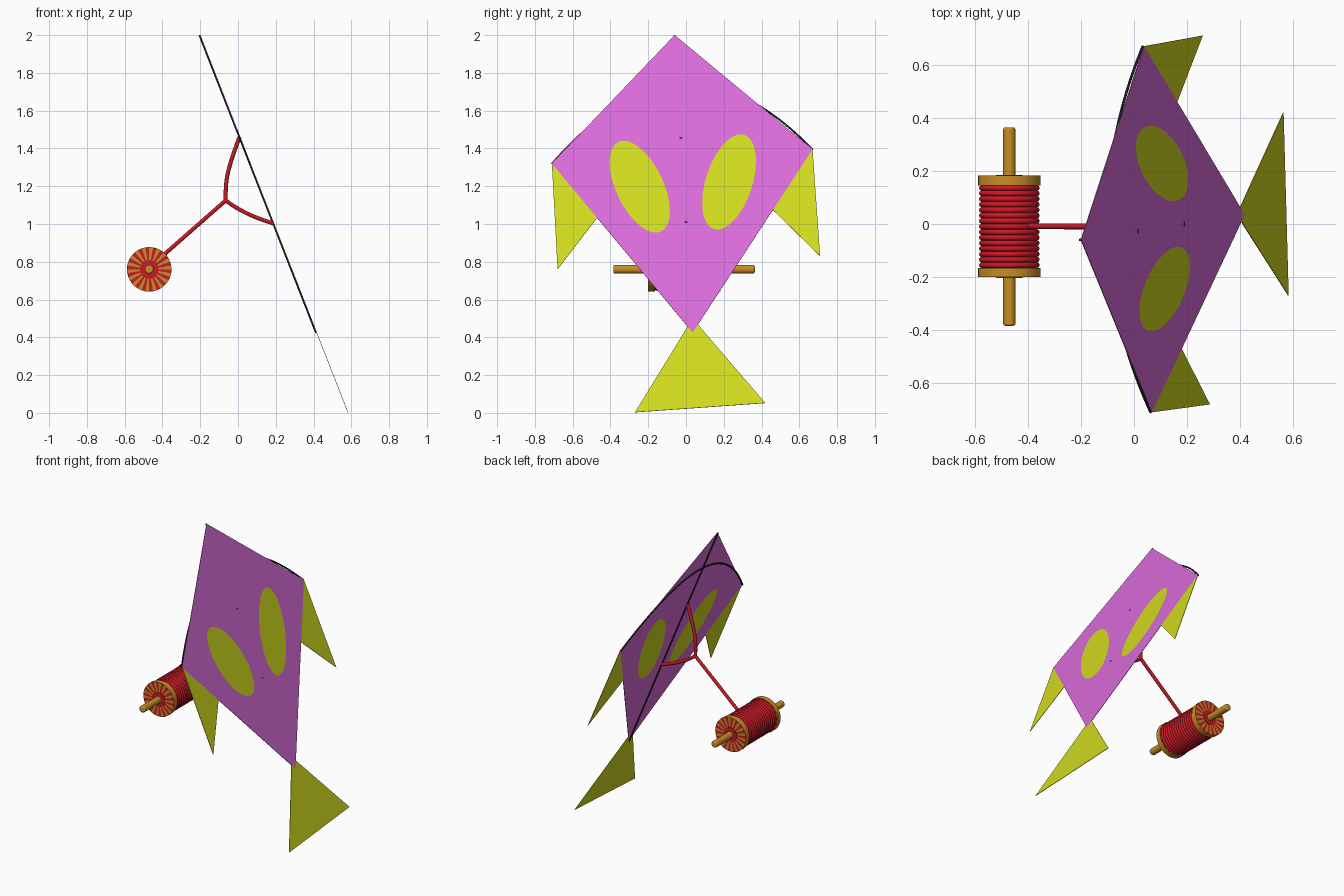
import bpy, bmesh, math
from mathutils import Matrix, Vector

if "Cube" in bpy.data.objects:
    bpy.data.objects.remove(bpy.data.objects["Cube"])


def material(name, rgb):
    m = bpy.data.materials.new(name)
    m.diffuse_color = (*rgb, 1)
    m.use_nodes = True
    m.node_tree.nodes["Principled BSDF"].inputs["Base Color"].default_value = m.diffuse_color
    return m


PINK = material("pink", (0.70, 0.15, 0.70))
YELLOW = material("yellow", (0.64, 0.70, 0.013))
RED = material("red", (0.60, 0.01, 0.02))
WOOD = material("wood", (0.58, 0.27, 0.02))
BLACK = material("black", (0.015, 0.01, 0.015))

# Tilted kite plane: local x = world y, local y = world z, local z = outward
SLOPE = 0.3915
N = Vector((1, 0, SLOPE)).normalized()
PLANE = Matrix(((0, -SLOPE, N.x, 0.583), (1, 0, 0, 0), (0, 1, N.z, 0), (0, 0, 0, 1)))


def curve_object(name, mat, outlines, radius=0, matrix=None, smooth_path=False):
    """Filled flat shape (radius 0) or round cord along a path."""
    cu = bpy.data.curves.new(name, 'CURVE')
    cu.dimensions = '3D' if radius else '2D'
    if radius:
        cu.bevel_depth, cu.bevel_resolution, cu.use_fill_caps = radius, 3, True
    else:
        cu.fill_mode, cu.extrude = 'BOTH', 0.0015
    for pts in outlines:
        sp = cu.splines.new('NURBS' if smooth_path else 'POLY')
        sp.points.add(len(pts) - 1)
        for p, co in zip(sp.points, pts):
            p.co = (*co, 1) if len(co) == 3 else (*co, 0, 1)
        sp.use_cyclic_u = not radius
        if smooth_path:
            sp.use_endpoint_u, sp.order_u, sp.resolution_u = True, 3, 8
        sp.use_smooth = bool(radius)
    cu.materials.append(mat)
    ob = bpy.data.objects.new(name, cu)
    bpy.context.collection.objects.link(ob)
    if matrix:
        ob.matrix_world = matrix
    return ob


def ellipse(cy, cz, wide, tall, lean, n=48):
    a = [2 * math.pi * i / n for i in range(n)]
    return [(cy + wide * math.cos(t) + lean * math.sin(t), cz + tall * math.sin(t)) for t in a]


# Sail with two eye openings, filled by yellow eye panels
top, left, right, bottom = (-0.06, 2.0), (-0.71, 1.32), (0.67, 1.395), (0.035, 0.425)
eyes = [ellipse(-0.245, 1.197, 0.135, 0.243, -0.085),
        ellipse(0.228, 1.222, 0.128, 0.252, 0.062)]
curves = [curve_object("sail", PINK, [[top, left, bottom, right]] + eyes, matrix=PLANE)]
for side, eye in zip(("left", "right"), eyes):
    curves.append(curve_object(f"{side}_eye_panel", YELLOW, [eye], matrix=PLANE))

# Triangular side streamers and tail
for name, tri in (("left_streamer", [left, (-0.68, 0.76), (-0.47, 1.033)]),
                  ("right_streamer", [right, (0.46, 1.075), (0.71, 0.83)]),
                  ("tail", [(0.035, 0.5), (-0.27, 0.003), (0.42, 0.052)])):
    curves.append(curve_object(name, YELLOW, [tri], matrix=PLANE))

# Spine and bowed cross spar on the inner face
D = -0.004
bow = []
for i in range(25):
    f = i / 24
    h = 0.38 * (1 - (2 * f - 1) ** 2)
    bow.append((left[0] + f * (right[0] - left[0]), left[1] + f * (right[1] - left[1]) + h, D))
curves.append(curve_object("spine", BLACK, [[(*top, D), (*bottom, D)]], 0.005, PLANE))
curves.append(curve_object("bow_spar", BLACK, [bow], 0.005, PLANE))

# Bridle and line to the reel
KNOT = (-0.065, -0.01, 1.125)
curves.append(curve_object("bridle", RED, [
    [(0.008, -0.027, 1.46), (-0.03, -0.022, 1.36), (-0.068, -0.015, 1.22), KNOT],
    [(0.188, 0.0, 1.003), (0.10, -0.003, 1.03), (-0.02, -0.008, 1.09), KNOT]],
    0.011, smooth_path=True))
curves.append(curve_object("line", RED, [[KNOT, (-0.395, -0.008, 0.835)]], 0.011))

bpy.ops.object.select_all(action='DESELECT')
for ob in curves:
    ob.select_set(True)
bpy.context.view_layer.objects.active = curves[0]
bpy.ops.object.convert(target='MESH')

# Reel, axis along y
CX, CZ = -0.47, 0.76
ALONG_Y = (math.pi / 2, 0, 0)


def reel_cylinder(name, mat, r, y0, y1, bevel=0):
    bpy.ops.mesh.primitive_cylinder_add(vertices=36, radius=r, depth=y1 - y0,
                                        location=(CX, (y0 + y1) / 2, CZ), rotation=ALONG_Y)
    ob = bpy.context.object
    ob.name = name
    ob.data.materials.append(mat)
    bpy.ops.object.shade_smooth_by_angle(angle=math.radians(35))
    if bevel:
        b = ob.modifiers.new("Bevel", 'BEVEL')
        b.width, b.segments = bevel, 3
    return ob


reel_cylinder("reel_handle", WOOD, 0.023, -0.384, 0.364, 0.008)
reel_cylinder("reel_core", RED, 0.098, -0.17, 0.15)


def flange(name, y0, y1):
    """Wooden disc with alternating red wedges on its faces."""
    bm = bmesh.new()
    bmesh.ops.create_cone(bm, cap_ends=True, cap_tris=True, segments=36,
                          radius1=0.118, radius2=0.118, depth=y1 - y0)
    for f in bm.faces:
        if len(f.verts) == 3:
            c = f.calc_center_median()
            wedge = math.floor(math.atan2(c.y, c.x) / (math.pi / 18) + 100)
            f.material_index = wedge % 2
        else:
            f.smooth = True
    me = bpy.data.meshes.new(name)
    bm.to_mesh(me)
    bm.free()
    me.materials.append(WOOD)
    me.materials.append(RED)
    ob = bpy.data.objects.new(name, me)
    bpy.context.collection.objects.link(ob)
    ob.location, ob.rotation_euler = (CX, (y0 + y1) / 2, CZ), ALONG_Y
    bpy.context.view_layer.objects.active = ob
    bpy.ops.object.select_all(action='DESELECT')
    ob.select_set(True)
    bpy.ops.object.shade_smooth_by_angle(angle=math.radians(35))


for name, y0, y1, hub in (("front_flange", -0.2, -0.165, -1), ("back_flange", 0.146, 0.182, 1)):
    flange(name, y0, y1)
    face = y0 if hub < 0 else y1
    reel_cylinder(name + "_hub", RED, 0.05, face - 0.003, face + 0.003)

# Wound cord
TURNS = 15
for i in range(TURNS):
    y = -0.155 + i * 0.291 / (TURNS - 1)
    bpy.ops.mesh.primitive_torus_add(location=(CX, y, CZ), rotation=ALONG_Y, major_radius=0.103,
                                     minor_radius=0.011, major_segments=40, minor_segments=10)
    ob = bpy.context.object
    ob.name = f"cord_turn_{i + 1}"
    ob.data.materials.append(RED)
    bpy.ops.object.shade_smooth()
